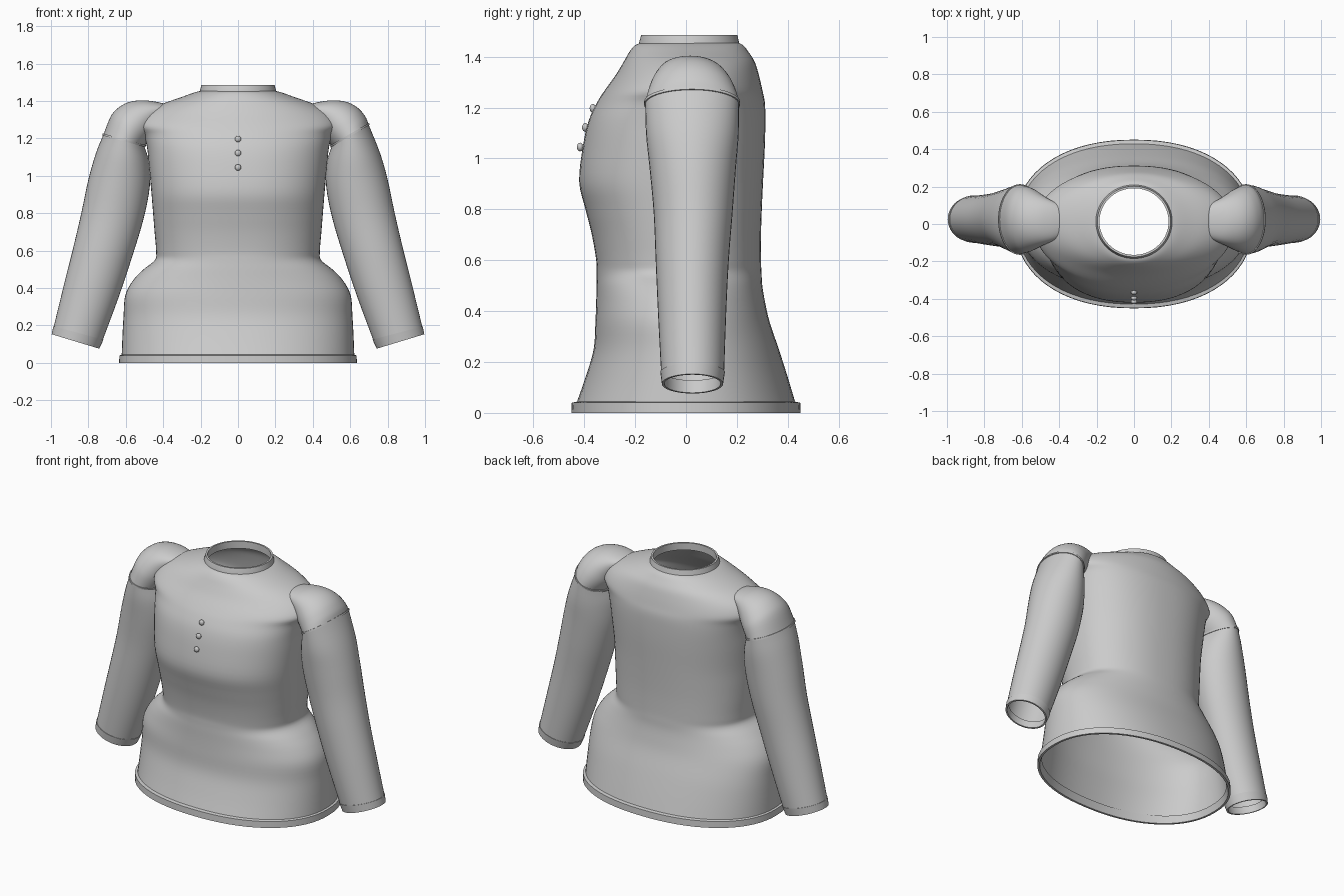
import bpy, bmesh, math
from mathutils import Vector

if "Cube" in bpy.data.objects:
    bpy.data.objects.remove(bpy.data.objects["Cube"])

fabric = bpy.data.materials.new("grey fabric")
fabric.diffuse_color = (0.6, 0.6, 0.6, 1)
fabric.use_nodes = True
fabric.node_tree.nodes["Principled BSDF"].inputs["Base Color"].default_value = fabric.diffuse_color


def spline(rows, steps):
    """Catmull-Rom interpolation through rows of parameters."""
    out = []
    for i in range(len(rows) - 1):
        a, b, c, d = (rows[max(0, min(len(rows) - 1, i + k))] for k in (-1, 0, 1, 2))
        for s in range(steps):
            t = s / steps
            out.append([q + 0.5 * t * (r - p + t * (2*p - 5*q + 4*r - u + t * (3*(q - r) + u - p)))
                        for p, q, r, u in zip(a, b, c, d)])
    return out + [list(rows[-1])]


def loft(name, rings, cap=False, angle=40):
    """Skin a list of closed rings of points."""
    bm = bmesh.new()
    loops = [[bm.verts.new(p) for p in ring] for ring in rings]
    n = len(loops[0])
    for lo, hi in zip(loops, loops[1:]):
        for i in range(n):
            j = (i + 1) % n
            bm.faces.new((lo[i], lo[j], hi[j], hi[i]))
    if cap:
        bm.faces.new(loops[-1])
    me = bpy.data.meshes.new(name)
    bm.to_mesh(me)
    bm.free()
    ob = bpy.data.objects.new(name, me)
    bpy.context.collection.objects.link(ob)
    me.materials.append(fabric)
    bpy.ops.object.select_all(action='DESELECT')
    bpy.context.view_layer.objects.active = ob
    ob.select_set(True)
    bpy.ops.object.shade_smooth_by_angle(angle=math.radians(angle))
    return ob


def body_ring(row, n=72):
    """Horizontal superellipse: height, half width, front y, back y, exponent."""
    z, w, front, back, e = row
    cy, d = (front + back) / 2, (back - front) / 2
    pts = []
    for i in range(n):
        a = 2 * math.pi * i / n
        c, s = math.cos(a), math.sin(a)
        pts.append((w * math.copysign(abs(c) ** (2 / e), c),
                    cy + d * math.copysign(abs(s) ** (2 / e), s), z))
    return pts


def arm_ring(row, side, grow=0.0, n=40):
    """Tilted ellipse: outer x z, inner x z, front y, back y."""
    ox, oz, ix, iz, front, back = row
    o, i = Vector((ox, 0, oz)), Vector((ix, 0, iz))
    mid, half = (o + i) / 2, (o - i) / 2
    half *= 1 + grow / half.length
    cy, d = (front + back) / 2, (back - front) / 2 + grow
    pts = []
    for k in range(n):
        a = 2 * math.pi * k / n * side
        p = mid + half * math.cos(a)
        pts.append((side * p.x, cy + d * math.sin(a), p.z))
    return pts


# Torso: flared hem, full hips, narrow waist, chest and sloping shoulders
torso = [
    (0.04, 0.622, -0.43, 0.43, 2.2), (0.14, 0.618, -0.395, 0.40, 2.2),
    (0.25, 0.612, -0.363, 0.365, 2.2), (0.36, 0.603, -0.356, 0.328, 2.15),
    (0.44, 0.562, -0.353, 0.310, 2.1), (0.50, 0.505, -0.352, 0.300, 2.15),
    (0.55, 0.444, -0.351, 0.297, 2.25), (0.60, 0.438, -0.353, 0.295, 2.3),
    (0.70, 0.446, -0.370, 0.295, 2.3), (0.80, 0.454, -0.395, 0.298, 2.3),
    (0.91, 0.463, -0.420, 0.303, 2.3), (1.05, 0.476, -0.405, 0.310, 2.3),
    (1.15, 0.486, -0.382, 0.312, 2.3), (1.22, 0.505, -0.350, 0.310, 2.2),
    (1.27, 0.535, -0.318, 0.300, 2.1), (1.33, 0.500, -0.275, 0.286, 2.0),
    (1.38, 0.415, -0.245, 0.270, 2.0), (1.42, 0.305, -0.222, 0.245, 2.0),
    (1.445, 0.235, -0.200, 0.225, 2.0), (1.455, 0.195, -0.175, 0.205, 2.0)]
loft("torso", [body_ring(r) for r in spline(torso, 4)], angle=60)

# Hem band
loft("hem", [body_ring(r) for r in (
    (0.045, 0.617, -0.425, 0.425, 2.2), (0.04, 0.634, -0.449, 0.449, 2.2),
    (0.0, 0.636, -0.451, 0.451, 2.2), (0.0, 0.622, -0.437, 0.437, 2.2),
    (0.045, 0.612, -0.42, 0.42, 2.2))][::-1])

# Collar band, open in the middle
loft("collar", [body_ring(r) for r in (
    (1.45, 0.205, -0.185, 0.210, 2), (1.458, 0.203, -0.184, 0.208, 2),
    (1.485, 0.196, -0.176, 0.202, 2), (1.485, 0.185, -0.165, 0.191, 2),
    (1.44, 0.185, -0.165, 0.191, 2))])

# Sleeves with cuffs and rounded shoulder caps
for side, label, seam_z in ((1, "left", 1.27), (-1, "right", 1.215)):
    seam_x = 0.70 if side == 1 else 0.722
    seam = (seam_x, seam_z, 0.50, 1.155, -0.16, 0.208)
    sleeve = [
        (0.985, 0.195, 0.722, 0.125, -0.098, 0.150), (0.93, 0.42, 0.635, 0.36, -0.110, 0.158),
        (0.88, 0.62, 0.565, 0.57, -0.119, 0.168), (0.838, 0.80, 0.505, 0.77, -0.127, 0.183),
        (0.80, 0.98, 0.472, 0.94, -0.143, 0.196), (0.76, 1.12, 0.475, 1.07, -0.157, 0.207), seam]
    loft(label + "_sleeve", [arm_ring(r, side) for r in spline(sleeve, 4)])
    cuff_top, wrist = sleeve[0], (0.996, 0.153, 0.742, 0.076, -0.095, 0.146)
    loft(label + "_cuff", [arm_ring(cuff_top, side, -0.012), arm_ring(wrist, side, -0.010),
                           arm_ring(wrist, side), arm_ring(cuff_top, side, 0.003),
                           arm_ring(cuff_top, side, -0.003)])
    # Raised seam around the upper arm
    up = [seam[0] - 0.004, seam[1] + 0.010, seam[2] - 0.004, seam[3] + 0.010, *seam[4:]]
    loft(label + "_sleeve_seam", [arm_ring(seam, side, -0.004), arm_ring(seam, side, 0.005),
                                  arm_ring(up, side, 0.005), arm_ring(up, side, -0.004)])
    cap = [
        up, (0.682, 1.315, 0.475, 1.19, -0.152, 0.200),
        (0.645, 1.36, 0.455, 1.215, -0.140, 0.185), (0.59, 1.392, 0.435, 1.25, -0.122, 0.162),
        (0.52, 1.404, 0.41, 1.29, -0.102, 0.135), (0.45, 1.398, 0.38, 1.32, -0.08, 0.11),
        (0.38, 1.383, 0.35, 1.34, -0.05, 0.08)]
    loft(label + "_shoulder_cap", [arm_ring(r, side) for r in spline(cap, 4)], cap=True)

# Three buttons down the chest
for k, (y, z) in enumerate(((-0.366, 1.197), (-0.396, 1.122), (-0.416, 1.045))):
    bpy.ops.mesh.primitive_uv_sphere_add(segments=16, ring_count=10, radius=0.017, location=(0, y, z))
    button = bpy.context.object
    button.name = "button_%d" % (k + 1)
    button.scale.y = 0.75
    button.data.materials.append(fabric)
    bpy.ops.object.shade_smooth_by_angle()
